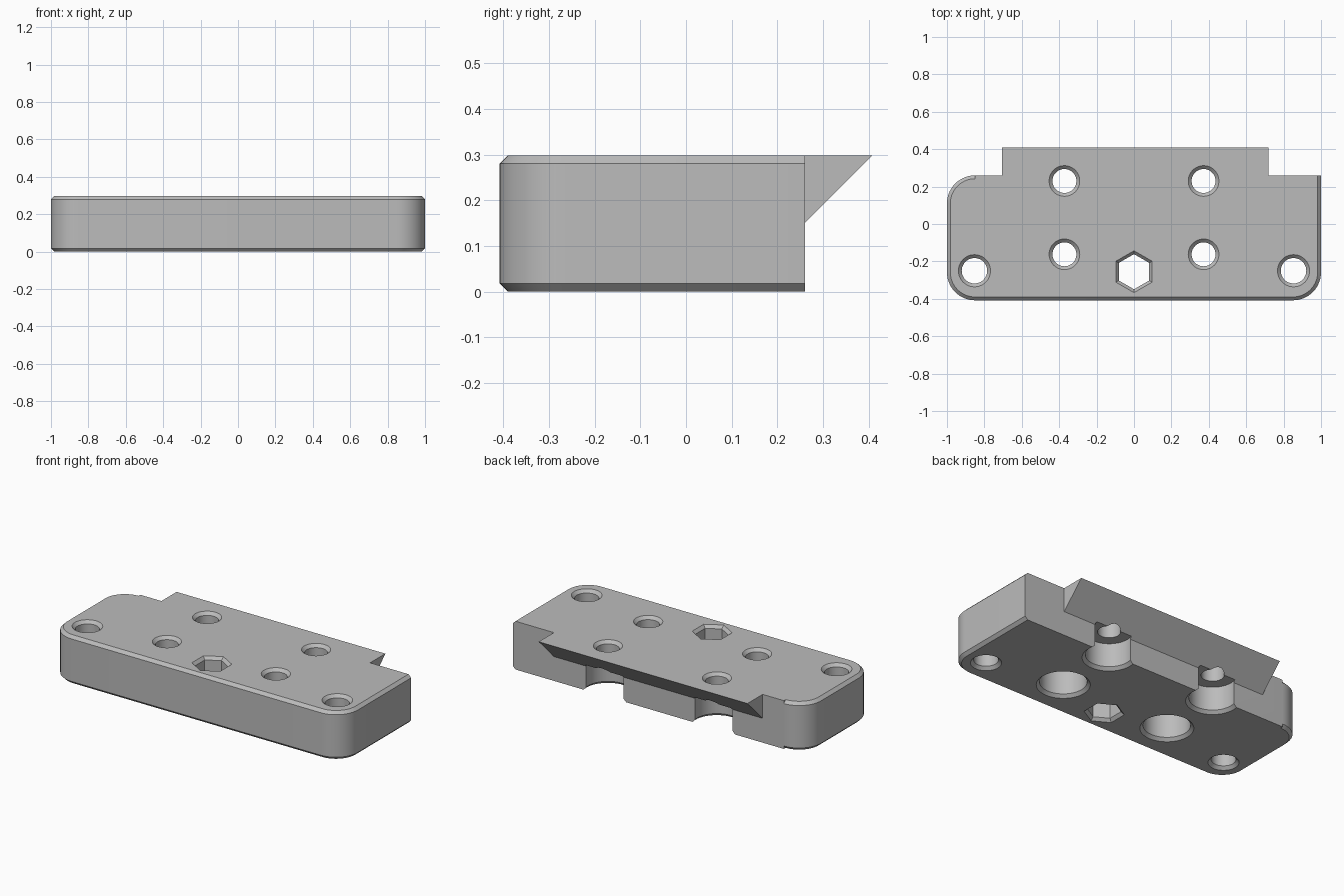
import bpy, bmesh
from math import sin, cos, pi, radians

cube = bpy.data.objects.get("Cube")
if cube:
    bpy.data.objects.remove(cube, do_unlink=True)

H = 0.298       # plate thickness
C = 0.018       # chamfer size
FRONT, BACK, TIP = -0.408, 0.26, 0.408
R = 0.15        # corner radius

grey = bpy.data.materials.new("plain grey")
grey.use_nodes = True
grey.diffuse_color = (0.5, 0.5, 0.5, 1)
grey.node_tree.nodes["Principled BSDF"].inputs["Base Color"].default_value = (0.5, 0.5, 0.5, 1)


def loft(name, rings):
    """Closed solid through a stack of equal-length point rings."""
    bm = bmesh.new()
    loops = [[bm.verts.new(p) for p in ring] for ring in rings]
    n = len(loops[0])
    for a, b in zip(loops, loops[1:]):
        for i in range(n):
            j = (i + 1) % n
            bm.faces.new((a[i], a[j], b[j], b[i]))
    bm.faces.new(loops[0][::-1])
    bm.faces.new(loops[-1])
    bmesh.ops.remove_doubles(bm, verts=bm.verts, dist=1e-5)
    bmesh.ops.recalc_face_normals(bm, faces=bm.faces)
    mesh = bpy.data.meshes.new(name)
    bm.to_mesh(mesh)
    bm.free()
    mesh.materials.append(grey)
    obj = bpy.data.objects.new(name, mesh)
    bpy.context.collection.objects.link(obj)
    return obj


def outline(inset, z, steps=14):
    """Plate outline: three round corners, one square, back edge never inset."""
    pts = [(1 - inset, BACK, z), (R - 1, BACK, z)]
    corners = ((R - 1, BACK - R, 90), (R - 1, FRONT + R, 180), (1 - R, FRONT + R, 270))
    for cx, cy, start in corners:
        for i in range(steps + 1):
            a = radians(start + 90 * i / steps)
            pts.append((cx + (R - inset) * cos(a), cy + (R - inset) * sin(a), z))
    return pts


def combine(target, tool, operation):
    mod = target.modifiers.new(operation.title(), 'BOOLEAN')
    mod.operation = operation
    mod.solver = 'EXACT'
    mod.object = tool
    bpy.context.view_layer.objects.active = target
    bpy.ops.object.modifier_apply(modifier=mod.name)
    bpy.data.objects.remove(tool, do_unlink=True)


def drill(x, y, radius, bore=None, sides=48):
    """Through hole chamfered at both ends, optionally counterbored from below."""
    e = 0.01
    low = bore or radius
    profile = [(low + C + e, -e), (low, C)]
    if bore:
        profile += [(bore, 0.163), (radius, 0.163)]
    profile += [(radius, H - C), (radius + C + e, H + e)]
    rings = [[(x + r * sin(2 * pi * i / sides), y + r * cos(2 * pi * i / sides), z)
              for i in range(sides)] for r, z in profile]
    combine(plate, loft("hole_cutter", rings), 'DIFFERENCE')


# Chamfered plate
plate = loft("mounting_plate", [outline(C, 0), outline(0, C), outline(0, H - C), outline(C, H)])

# Overhanging wedge along the back
wedge_side = [(0.2, H), (TIP, H), (BACK, H - TIP + BACK), (0.2, H - TIP + BACK)]
wedge = loft("back_wedge", [[(x, y, z) for y, z in wedge_side] for x in (-0.705, 0.72)])
combine(plate, wedge, 'UNION')

# Screw holes, counterbored in the middle and plain at the front corners
for side in (-1, 1):
    drill(side * 0.372, 0.23, 0.064, bore=0.131)
    drill(side * 0.372, -0.162, 0.064, bore=0.131)
    drill(side * 0.853, -0.25, 0.068)

# Hexagonal hole
drill(0, -0.255, 0.094, sides=6)

bpy.ops.object.select_all(action='DESELECT')
plate.select_set(True)
bpy.context.view_layer.objects.active = plate
bpy.ops.object.shade_smooth_by_angle(angle=radians(25))
